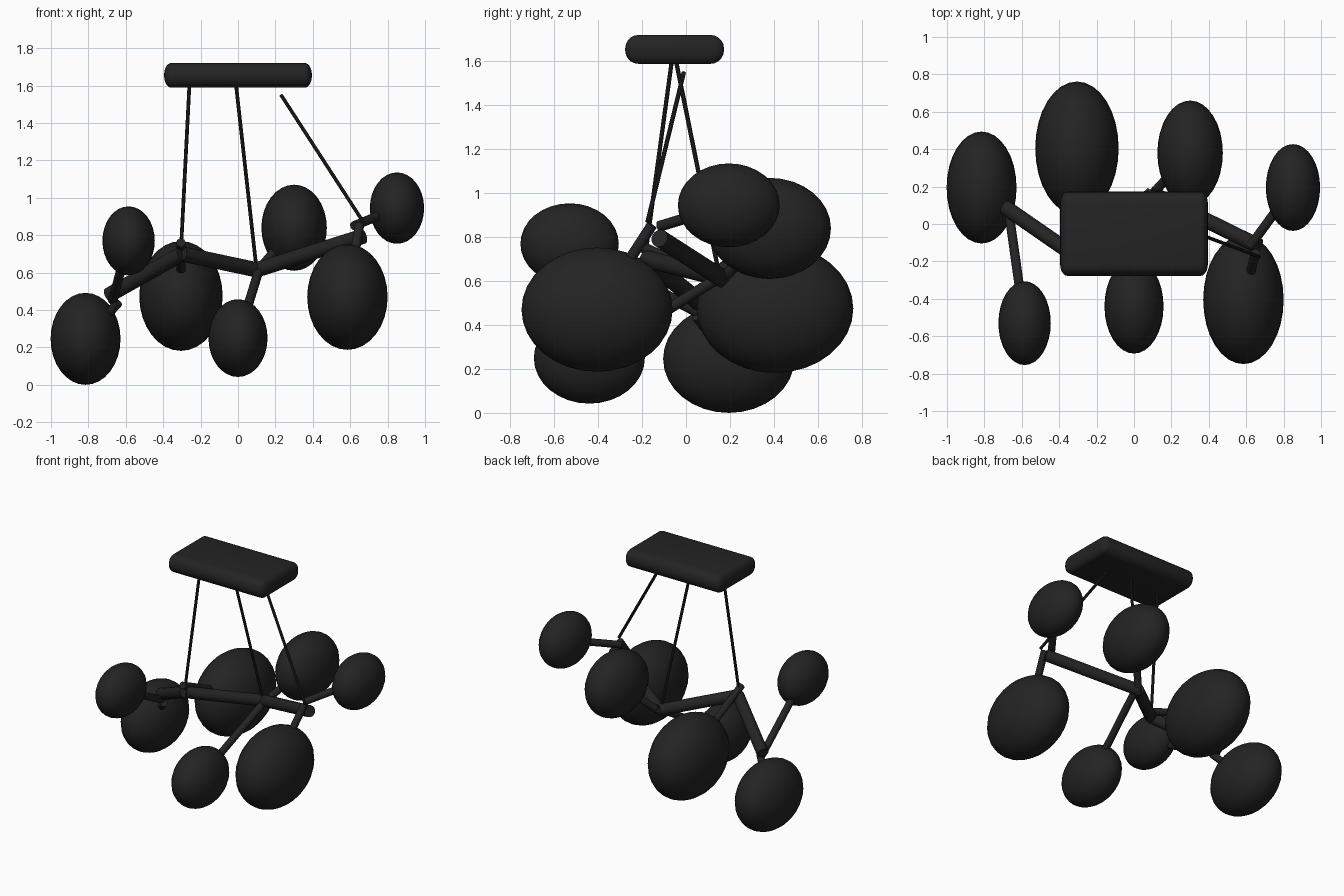
import bpy
import bmesh
from mathutils import Vector, Matrix

cube = bpy.data.objects.get("Cube")
if cube:
    bpy.data.objects.remove(cube)

# Single near-black colour
black = bpy.data.materials.new("charcoal_black")
black.use_nodes = True
colour = (0.017, 0.017, 0.017, 1)
black.diffuse_color = colour
black.node_tree.nodes["Principled BSDF"].inputs["Base Color"].default_value = colour


def finish(name, bm):
    mesh = bpy.data.meshes.new(name)
    bm.to_mesh(mesh)
    bm.free()
    mesh.materials.append(black)
    obj = bpy.data.objects.new(name, mesh)
    bpy.context.collection.objects.link(obj)
    bpy.ops.object.select_all(action="DESELECT")
    obj.select_set(True)
    bpy.context.view_layer.objects.active = obj
    bpy.ops.object.shade_smooth_by_angle()
    return obj


def rod(name, start, end, radius, sides=16):
    a, b = Vector(start), Vector(end)
    turn = (b - a).to_track_quat("Z", "Y").to_matrix().to_4x4()
    bm = bmesh.new()
    bmesh.ops.create_cone(bm, cap_ends=True, segments=sides, radius1=radius,
                          radius2=radius, depth=(b - a).length,
                          matrix=Matrix.Translation((a + b) / 2) @ turn)
    return finish(name, bm)


def pod(name, centre, width):
    # All pods share the same egg proportions
    bm = bmesh.new()
    size = Matrix.Diagonal((width, width * 1.6, width * 1.315, 1))
    bmesh.ops.create_uvsphere(bm, u_segments=32, v_segments=16, radius=1,
                              matrix=Matrix.Translation(centre) @ size)
    return finish(name, bm)


# Zigzag main branch
joints = [(-0.69, 0.09, 0.48), (-0.30, -0.18, 0.70),
          (0.10, 0.16, 0.615), (0.67, -0.12, 0.795)]
parts = ("right", "middle", "left")
for part, a, b in zip(parts, joints, joints[1:]):
    rod("branch_" + part, a, b, 0.041)

# Pods, each on its own twig: twig start, pod centre, pod half width
pods = {
    "right_back": ((-0.64, 0.05, 0.44), (-0.815, 0.195, 0.246), 0.187),
    "right_front": ((-0.67, 0.07, 0.45), (-0.585, -0.53, 0.77), 0.14),
    "middle_right_back": ((-0.305, -0.21, 0.76), (-0.305, 0.405, 0.475), 0.223),
    "middle_front": ((0.12, 0.19, 0.64), (0, -0.44, 0.25), 0.158),
    "middle_left_back": ((0.09, 0.15, 0.59), (0.30, 0.38, 0.84), 0.175),
    "left_front": ((0.65, -0.155, 0.855), (0.585, -0.405, 0.47), 0.215),
    "left_back": ((0.62, -0.12, 0.85), (0.85, 0.195, 0.945), 0.145),
}
for place, (start, centre, width) in pods.items():
    rod("twig_" + place, start, centre, 0.025)
    pod("pod_" + place, centre, width)

# Hanging cords
cords = {
    "right": ((-0.26, -0.065, 1.6), (-0.305, -0.185, 0.72)),
    "middle": ((-0.01, -0.045, 1.6), (0.10, 0.155, 0.61)),
    "left": ((0.23, -0.01, 1.55), (0.67, -0.175, 0.87)),
}
for place, (top, bottom) in cords.items():
    rod("cord_" + place, top, bottom, 0.01, 10)

# Rounded ceiling plate, bevelled wide and then squeezed in x
squeeze = 0.62
bm = bmesh.new()
bmesh.ops.create_cube(bm, size=1, matrix=Matrix.Diagonal((0.79 / squeeze, 0.45, 0.132, 1)))
bmesh.ops.bevel(bm, geom=bm.edges[:], offset=0.062, segments=5,
                profile=0.5, affect="EDGES")
bmesh.ops.scale(bm, vec=(squeeze, 1, 1), verts=bm.verts)
bmesh.ops.translate(bm, vec=(0, -0.052, 1.655), verts=bm.verts)
finish("ceiling_plate", bm)
